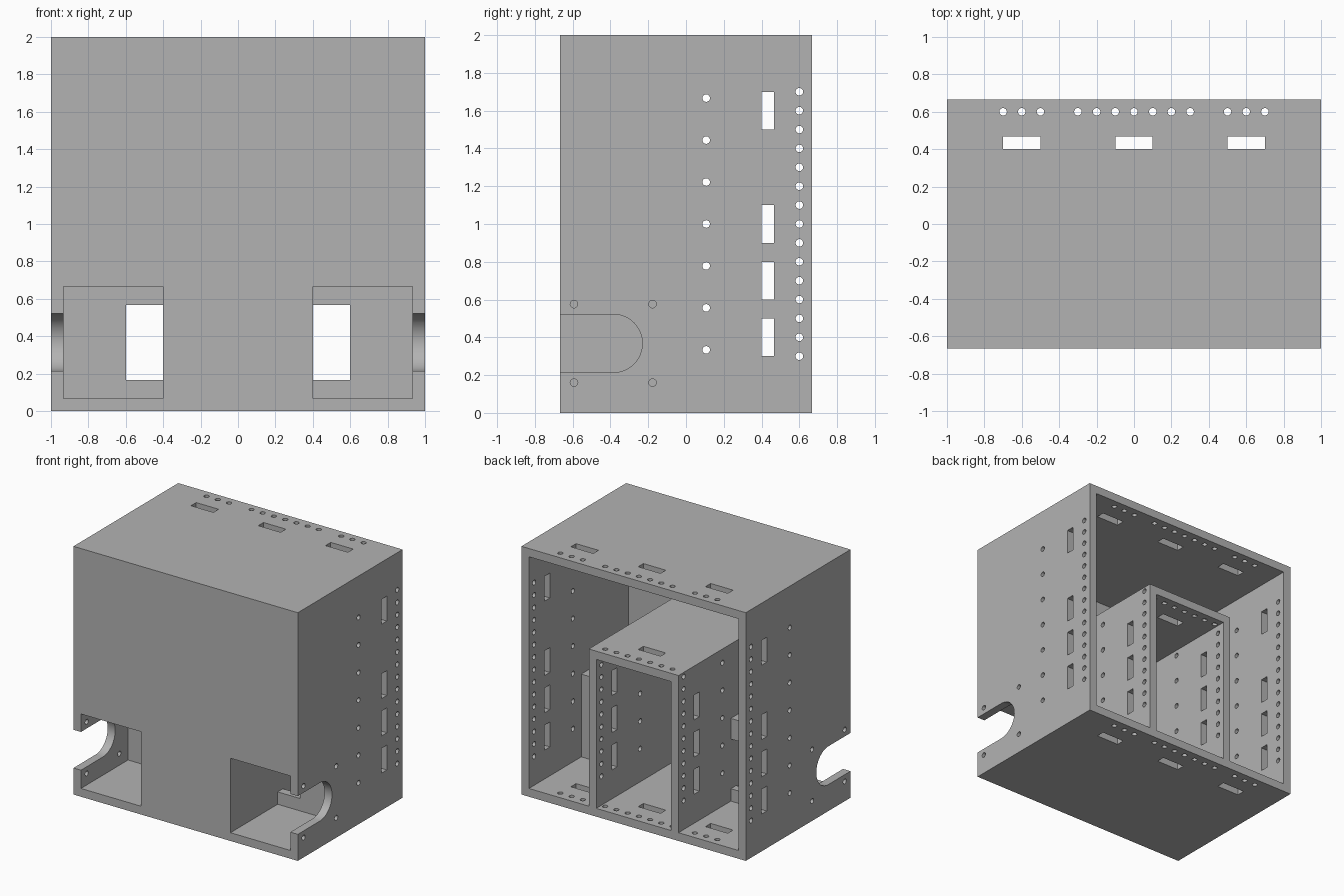
import bpy, bmesh
from math import cos, sin, pi

cube = bpy.data.objects.get("Cube")
if cube:
    bpy.data.objects.remove(cube, do_unlink=True)

T = 1 / 15             # panel thickness
D = 2 / 3              # half depth
INNER_X = 0.4          # half width of the inner box
INNER_Z = 4 / 3        # top of the inner box
HOLE_R = 0.02
W = 1 - T              # inner face of the side panels
POCKET_Z = D           # underside of the pocket roof

grey = bpy.data.materials.new("board_grey")
grey.use_nodes = True
grey.diffuse_color = (0.45, 0.45, 0.45, 1)
grey.node_tree.nodes["Principled BSDF"].inputs["Base Color"].default_value = (0.45, 0.45, 0.45, 1)


def rect(u0, u1, v0, v1):
    return [(u0, v0), (u1, v0), (u1, v1), (u0, v1)]


def circle(u, v, r=HOLE_R, n=24):
    return [(u + r * cos(2 * pi * i / n), v + r * sin(2 * pi * i / n)) for i in range(n)]


def prism(bm, axis, outline, lo, hi):
    """Extrude an outline, given in the two remaining axes, along one axis."""
    def place(u, v, w):
        return {"x": (w, u, v), "y": (u, w, v), "z": (u, v, w)}[axis]
    a = [bm.verts.new(place(u, v, lo)) for u, v in outline]
    b = [bm.verts.new(place(u, v, hi)) for u, v in outline]
    n = len(outline)
    bm.faces.new(a)
    bm.faces.new(b)
    for i in range(n):
        j = (i + 1) % n
        bm.faces.new((a[i], a[j], b[j], b[i]))


def make(name, prisms):
    bm = bmesh.new()
    for p in prisms:
        prism(bm, *p)
    bmesh.ops.recalc_face_normals(bm, faces=bm.faces)
    mesh = bpy.data.meshes.new(name)
    bm.to_mesh(mesh)
    bm.free()
    mesh.materials.append(grey)
    obj = bpy.data.objects.new(name, mesh)
    bpy.context.scene.collection.objects.link(obj)
    return obj


def cut(obj, prisms):
    """Subtract a group of separate prisms and discard the cutter."""
    cutter = make("cutter", prisms)
    cutter.hide_render = True
    mod = obj.modifiers.new("cut", "BOOLEAN")
    mod.operation = "DIFFERENCE"
    mod.solver = "EXACT"
    mod.object = cutter
    bpy.context.view_layer.update()
    result = obj.evaluated_get(bpy.context.evaluated_depsgraph_get())
    mesh = bpy.data.meshes.new_from_object(result)
    obj.modifiers.clear()
    obj.data = mesh
    bpy.data.objects.remove(cutter, do_unlink=True)


def smooth(obj):
    bpy.ops.object.select_all(action="DESELECT")
    obj.select_set(True)
    bpy.context.view_layer.objects.active = obj
    bpy.ops.object.shade_smooth_by_angle()


# Cabinet: a block hollowed from the back around a smaller inner box
cabinet = make("cabinet_shell", [("x", rect(-D, D, 0, 2), -1, 1)])
arch = [(-W, T), (-INNER_X, T), (-INNER_X, INNER_Z), (INNER_X, INNER_Z),
        (INNER_X, T), (W, T), (W, 2 - T), (-W, 2 - T)]
inside = rect(T - INNER_X, INNER_X - T, T, INNER_Z - T)
cut(cabinet, [("y", o, T - D, 1) for o in (arch, inside)])

# Front openings into the two pockets
cut(cabinet, [("y", rect(min(s * INNER_X, s * W), max(s * INNER_X, s * W), T, POCKET_Z), -1, -0.5)
              for s in (-1, 1)])

# Round-ended notch and four screw holes in each side panel
ny, nz, nr, screw = -0.385, 0.368, 0.154, 0.208
notch = [(-1, nz - nr)] + [(ny + nr * cos(a), nz + nr * sin(a))
                           for a in (pi * (i / 24 - 0.5) for i in range(25))] + [(-1, nz + nr)]
fan = [notch] + [circle(ny + a * screw, nz + b * screw) for a in (-1, 1) for b in (-1, 1)]
cut(cabinet, [("x", o, lo, lo + 0.4) for o in fan for lo in (-1.1, 0.7)])

# Slots and hole rows running sideways through every upright
side = [rect(0.4, 0.4 + T, z, z + 0.2) for z in (0.3, 0.6, 0.9, 1.5)]
side += [circle(0.6, 0.3 + 0.1 * i) for i in range(15)]
side += [circle(0.107, (3 + 2 * i) / 9) for i in range(7)]
cut(cabinet, [("x", o, -1.1, 1.1) for o in side])

# Slots and hole row running down through every shelf
down = [rect(x - 0.1, x + 0.1, 0.4, 0.4 + T) for x in (-0.6, 0, 0.6)]
down += [circle(0.1 * i, 0.6) for i in range(-7, 8) if abs(i) != 4]
cut(cabinet, [("z", o, -0.1, 2.1) for o in down])
smooth(cabinet)

# Pocket covers: roof and back wall with a window beside the inner box
cover = [(T - D, POCKET_Z), (-T, POCKET_Z), (-T, T), (0, T), (0, POCKET_Z + T), (T - D, POCKET_Z + T)]
for name, s in (("left_pocket_cover", 1), ("right_pocket_cover", -1)):
    lo, hi = sorted((s * INNER_X, s * W))
    pocket = make(name, [("x", cover, lo, hi)])
    a, b = sorted((s * 0.3, s * 0.6))
    cut(pocket, [("y", rect(a, b, T + 0.1, POCKET_Z - 0.1), -0.2, 0.1)])
